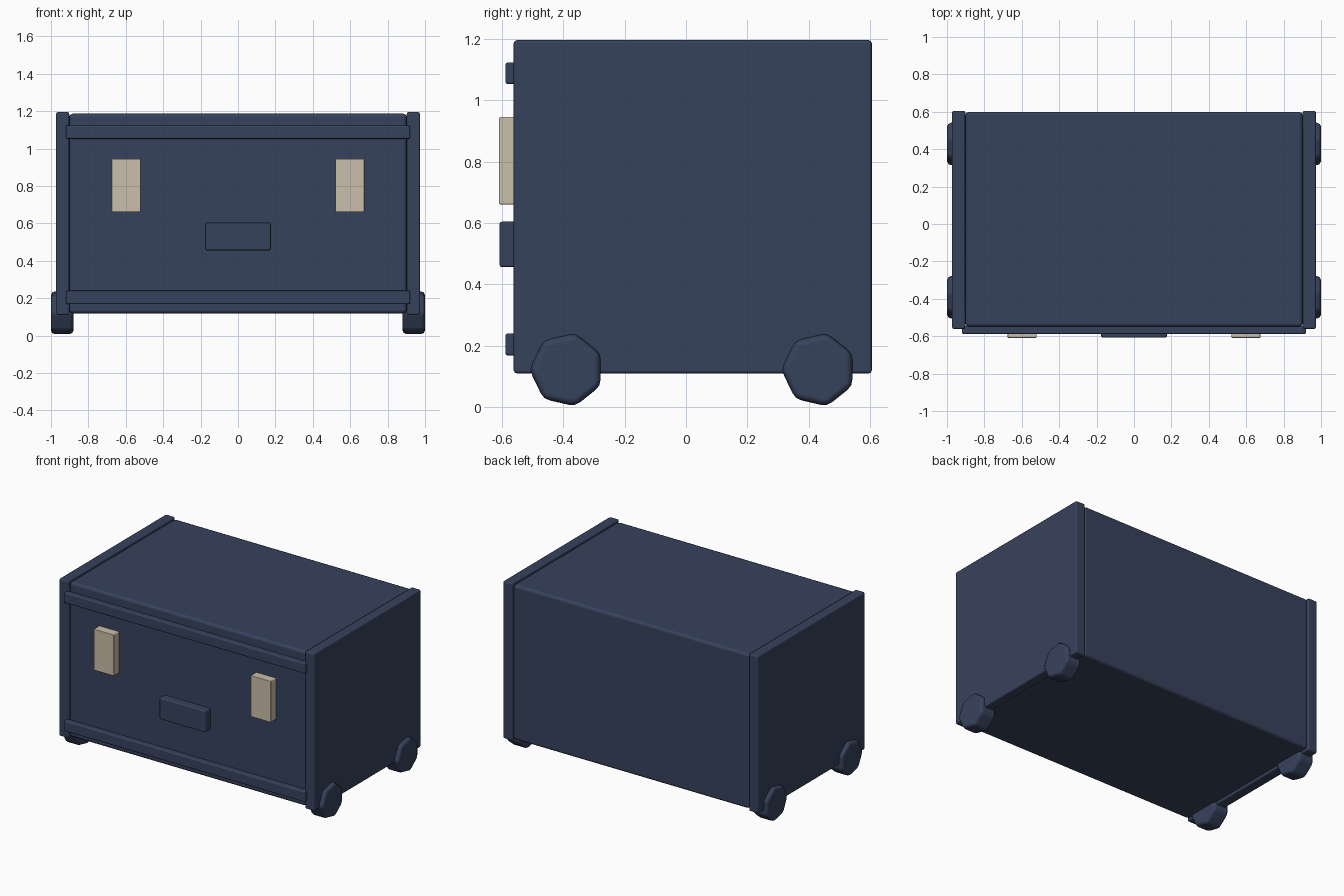
import bpy
import math

cube = bpy.data.objects.get("Cube")
if cube:
    bpy.data.objects.remove(cube, do_unlink=True)


def make_material(name, colour):
    mat = bpy.data.materials.new(name)
    mat.use_nodes = True
    mat.diffuse_color = colour
    mat.node_tree.nodes["Principled BSDF"].inputs["Base Color"].default_value = colour
    return mat


navy = make_material("navy blue", (0.037, 0.054, 0.107, 1))
cream = make_material("cream", (0.60, 0.52, 0.40, 1))


def finish(obj, name, mat, bevel, segments=2):
    """Name and colour a part, then round its edges."""
    obj.name = name
    obj.data.materials.append(mat)
    mod = obj.modifiers.new("Rounded edges", 'BEVEL')
    mod.width = bevel
    mod.segments = segments
    mod.limit_method = 'ANGLE'
    mod.harden_normals = True
    bpy.ops.object.shade_smooth()
    return obj


def box(name, low, high, mat, bevel):
    centre = [(a + b) / 2 for a, b in zip(low, high)]
    bpy.ops.mesh.primitive_cube_add(size=1, location=centre)
    obj = bpy.context.object
    obj.scale = [b - a for a, b in zip(low, high)]
    bpy.ops.object.transform_apply(location=False, rotation=False, scale=True)
    return finish(obj, name, mat, bevel)


def wheel(name, x, y):
    # Seven-sided wheel on the x axis, one corner pointing forward
    bpy.ops.mesh.primitive_cylinder_add(vertices=7, radius=0.122, depth=0.12)
    obj = bpy.context.object
    # Put the polygon in the y-z plane
    for v in obj.data.vertices:
        px, py, pz = v.co
        v.co = (pz, -py, px)
    obj.location = (x, y, 0.122)
    obj.data.update()
    obj.data.flip_normals() if obj.data.polygons[0].normal.dot(obj.data.polygons[0].center) < 0 else None
    return finish(obj, name, navy, 0.022)


# Chest body
box("body", (-0.902, -0.55, 0.118), (0.902, 0.6, 1.187), navy, 0.02)

# Front trims and handle
box("top_trim", (-0.92, -0.588, 1.052), (0.92, -0.545, 1.123), navy, 0.008)
box("bottom_trim", (-0.92, -0.588, 0.168), (0.92, -0.545, 0.24), navy, 0.008)
box("handle", (-0.176, -0.607, 0.456), (0.176, -0.545, 0.604), navy, 0.008)

# Paired side parts
for side, label in ((1, "left"), (-1, "right")):
    x_in, x_out = sorted((side * 0.902, side * 0.973))
    box(label + "_side_panel", (x_in, -0.561, 0.11), (x_out, 0.605, 1.195), navy, 0.01)
    x_in, x_out = sorted((side * 0.521, side * 0.676))
    box(label + "_latch", (x_in, -0.609, 0.66), (x_out, -0.545, 0.945), cream, 0.005)
    for place, y in (("front", -0.388), ("back", 0.432)):
        wheel(f"{place}_{label}_wheel", side * 0.94, y)
